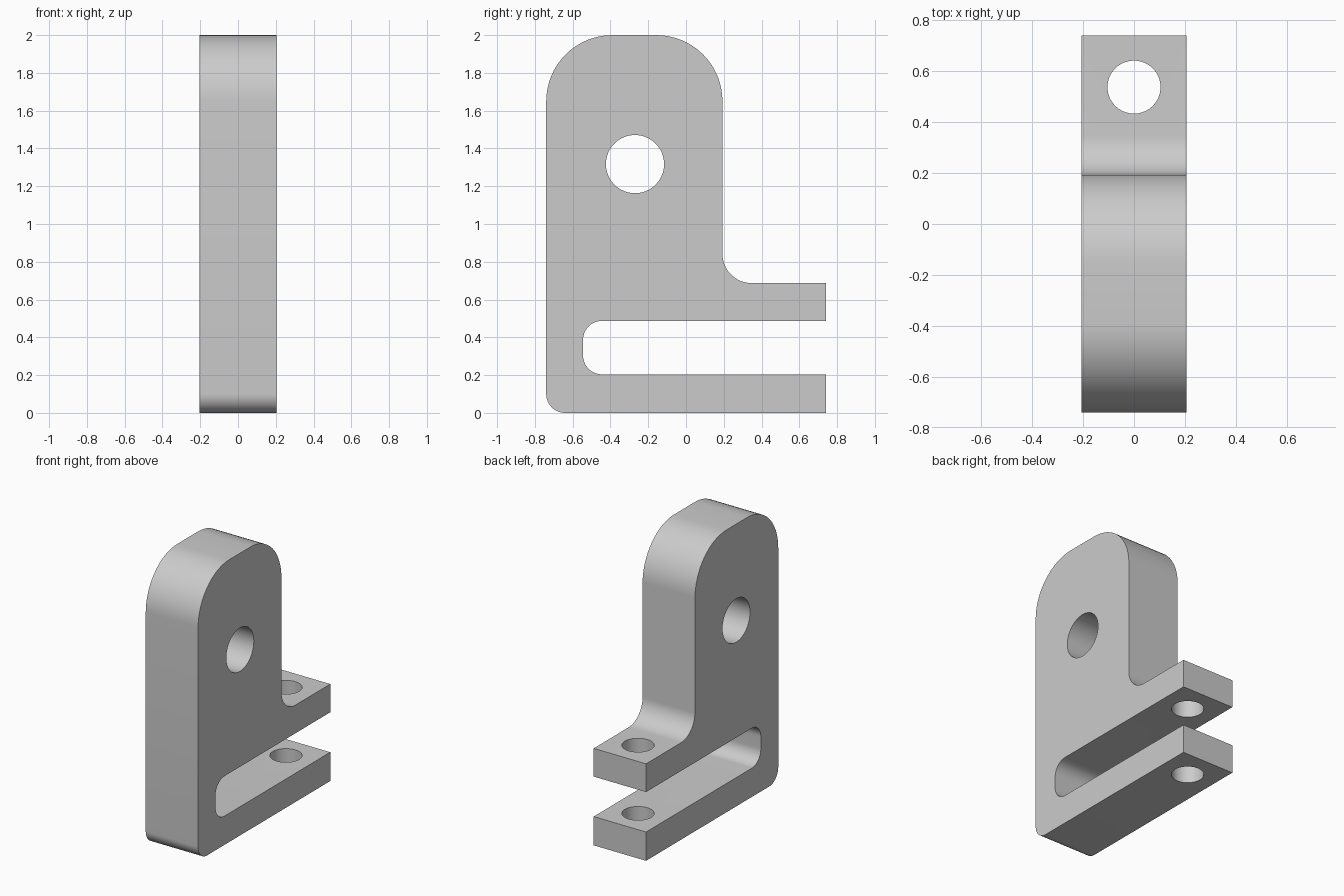
import bpy, bmesh, math
from mathutils import Vector

if "Cube" in bpy.data.objects:
    bpy.data.objects.remove(bpy.data.objects["Cube"])

HALF_W = 0.205

# Profile corners in (y, z) with fillet radius
CORNERS = [
    (-0.74, 0.0, 0.10), (0.74, 0.0, 0), (0.74, 0.204, 0),
    (-0.545, 0.204, 0.10), (-0.545, 0.487, 0.10),
    (0.74, 0.487, 0), (0.74, 0.687, 0), (0.193, 0.687, 0.155),
    (0.193, 2.0, 0.35), (-0.74, 2.0, 0.35),
]


def rounded(corners, steps=16):
    """Replace every right-angle corner by an arc of its radius."""
    pts = []
    for i, (y, z, r) in enumerate(corners):
        p = Vector((y, z))
        if r == 0:
            pts.append(p)
            continue
        a = (Vector(corners[i - 1][:2]) - p).normalized() * r
        b = (Vector(corners[(i + 1) % len(corners)][:2]) - p).normalized() * r
        for k in range(steps + 1):
            t = k / steps * math.pi / 2
            pts.append(p + a + b - b * math.cos(t) - a * math.sin(t))
    return pts


def drill(target, name, loc, radius, depth, rot=(0, 0, 0)):
    """Cut a round through hole."""
    bpy.ops.mesh.primitive_cylinder_add(vertices=64, radius=radius, depth=depth,
                                        location=loc, rotation=rot)
    cutter = bpy.context.object
    cutter.name = name
    mod = target.modifiers.new(name, 'BOOLEAN')
    mod.operation = 'DIFFERENCE'
    mod.solver = 'EXACT'
    mod.object = cutter
    bpy.context.view_layer.objects.active = target
    bpy.ops.object.modifier_apply(modifier=mod.name)
    bpy.data.objects.remove(cutter, do_unlink=True)


# Bracket body: extruded profile
bm = bmesh.new()
face = bm.faces.new([bm.verts.new((-HALF_W, p.x, p.y)) for p in rounded(CORNERS)])
ext = bmesh.ops.extrude_face_region(bm, geom=[face])
bmesh.ops.translate(bm, vec=(2 * HALF_W, 0, 0),
                    verts=[v for v in ext["geom"] if isinstance(v, bmesh.types.BMVert)])
bmesh.ops.recalc_face_normals(bm, faces=bm.faces)
mesh = bpy.data.meshes.new("clamp_bracket")
bm.to_mesh(mesh)
bm.free()
bracket = bpy.data.objects.new("clamp_bracket", mesh)
bpy.context.collection.objects.link(bracket)

# Pivot hole through the upright, bolt hole through both jaws
drill(bracket, "pivot_hole", (0, -0.27, 1.317), 0.154, 1.0, (0, math.pi / 2, 0))
drill(bracket, "bolt_hole", (0, 0.537, 0.35), 0.104, 1.2)

# Plain grey finish
grey = bpy.data.materials.new("plain grey")
grey.diffuse_color = (0.6, 0.6, 0.6, 1)
grey.use_nodes = True
grey.node_tree.nodes["Principled BSDF"].inputs["Base Color"].default_value = grey.diffuse_color
mesh.materials.clear()
mesh.materials.append(grey)
for poly in mesh.polygons:
    poly.material_index = 0

# Smooth rounded surfaces, crisp edges
bpy.ops.object.select_all(action='DESELECT')
bracket.select_set(True)
bpy.context.view_layer.objects.active = bracket
bpy.ops.object.shade_smooth_by_angle(angle=math.radians(30))
